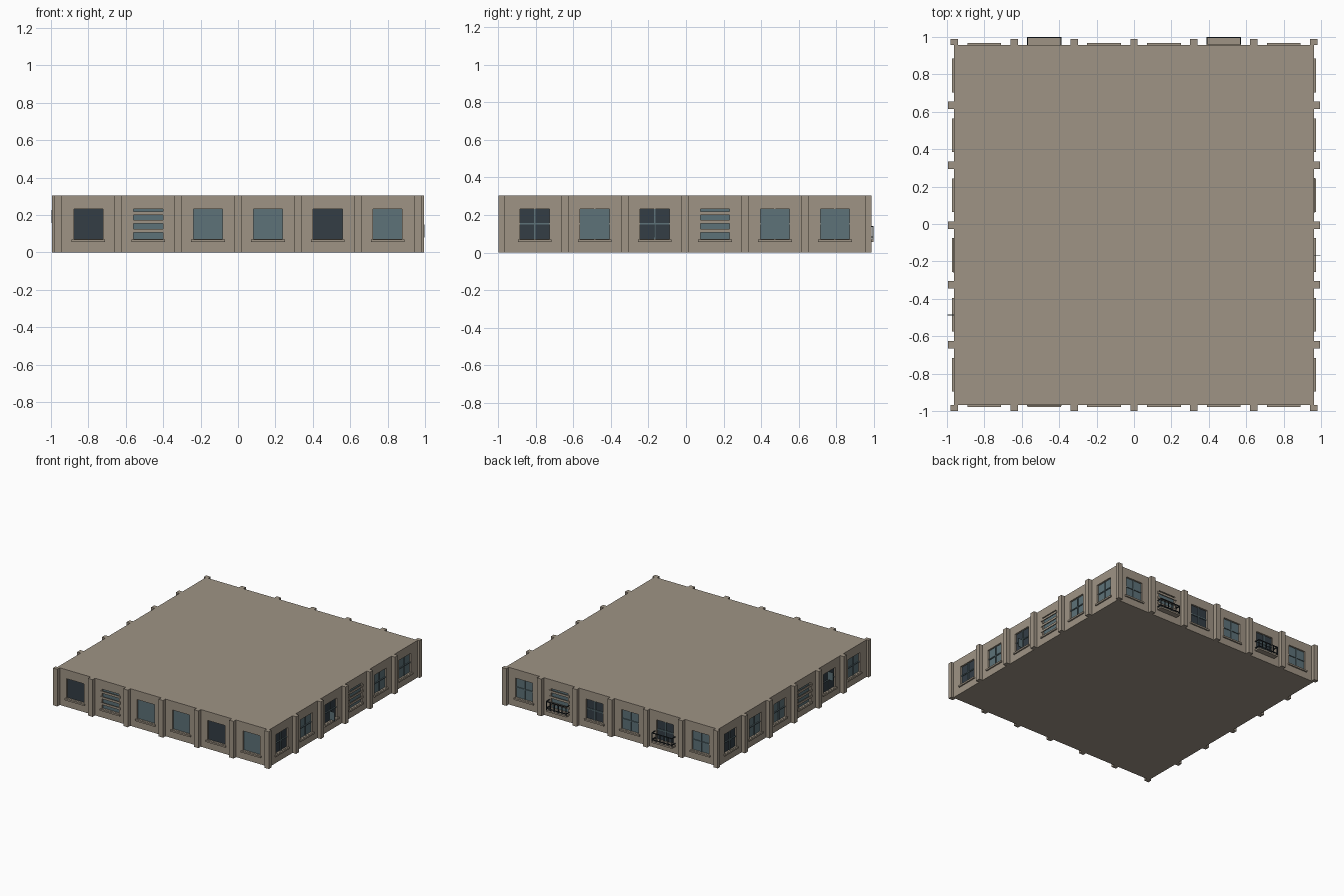
import bpy, bmesh
from mathutils import Matrix, Vector

old = bpy.data.objects.get("Cube")
if old:
    bpy.data.objects.remove(old)


def material(name, rgb):
    m = bpy.data.materials.new(name)
    m.use_nodes = True
    m.diffuse_color = (*rgb, 1)
    m.node_tree.nodes["Principled BSDF"].inputs["Base Color"].default_value = (*rgb, 1)
    return m


STONE = material("warm grey stone", (0.345, 0.295, 0.232))
PALE = material("blue grey glass", (0.11, 0.168, 0.188))
DARK = material("dark glass", (0.033, 0.047, 0.06))
METAL = material("black metal", (0.018, 0.025, 0.03))

WALL, OUTER, HEIGHT = 0.962, 0.994, 0.305
BAY, HALF_WIN = 0.32, 0.078
WIN_LOW, WIN_HIGH, RECESS = 0.072, 0.232, 0.014
SHIFT = Matrix.Translation((0, -0.006, 0))
BAYS = [(i - 2.5) * BAY for i in range(6)]
POSTS = [(i - 3) * BAY for i in range(7)]
# Glazing per side, left to right seen from outside: dark, light, slatted
SIDES = ["DSLLDL", "DLDSLL", "LSDLDL", "DLLSDL"]


def side_matrix(k):
    return SHIFT @ Matrix.Rotation(k * 1.5707963, 4, "Z")


def finish(name, bm, mats):
    mesh = bpy.data.meshes.new(name)
    bm.to_mesh(mesh)
    bm.free()
    for m in mats:
        mesh.materials.append(m)
    ob = bpy.data.objects.new(name, mesh)
    bpy.context.collection.objects.link(ob)
    return ob


class Parts:
    """Collects boxes placed along the walls: u along, d outward, z up."""

    def __init__(self, name, mat):
        self.name, self.mat, self.bm = name, mat, bmesh.new()

    def box(self, k, u, d, z):
        size = (u[1] - u[0], d[1] - d[0], z[1] - z[0], 1)
        mid = (sum(u) / 2, -sum(d) / 2, sum(z) / 2)
        mat = side_matrix(k) @ Matrix.Translation(mid) @ Matrix.Diagonal(size)
        bmesh.ops.create_cube(self.bm, size=1, matrix=mat)

    def done(self):
        finish(self.name, self.bm, [self.mat])


# Storey block with recessed windows
bm = bmesh.new()
us = [-WALL] + [b + s * HALF_WIN for b in BAYS for s in (-1, 1)] + [WALL]
zs = [0, WIN_LOW, WIN_HIGH, HEIGHT]
panes = []
for k, kinds in enumerate(SIDES):
    mat = side_matrix(k)
    grid = [[bm.verts.new(mat @ Vector((u, -WALL, z))) for z in zs] for u in us]
    for i in range(len(us) - 1):
        for j in range(3):
            f = bm.faces.new((grid[i][j], grid[i + 1][j], grid[i + 1][j + 1], grid[i][j + 1]))
            if j == 1 and i % 2:
                panes.append((f, 2 if kinds[i // 2] == "D" else 1))
bmesh.ops.remove_doubles(bm, verts=bm.verts, dist=0.0005)
bmesh.ops.holes_fill(bm, edges=[e for e in bm.edges if e.is_boundary], sides=0)
bm.normal_update()
bmesh.ops.inset_individual(bm, faces=[f for f, _ in panes], thickness=0, depth=-RECESS)
for f, index in panes:
    f.material_index = index
bmesh.ops.recalc_face_normals(bm, faces=bm.faces)
finish("storey_block", bm, [STONE, PALE, DARK])

pilasters = Parts("pilasters", STONE)
sills = Parts("window_sills", STONE)
slats = Parts("window_slats", STONE)
bars = Parts("glazing_bars", PALE)
casements = Parts("open_casements", PALE)
slabs = Parts("balcony_slabs", STONE)
railings = Parts("balcony_railings", METAL)

GLASS = WALL - RECESS
EDGE = 1.006
for k, kinds in enumerate(SIDES):
    # Pilasters, with the corner ones only on front and back
    for i, p in enumerate(POSTS):
        if k % 2 == 0 or 0 < i < 6:
            pilasters.box(k, (p - 0.02, p + 0.02), (WALL, OUTER), (0, HEIGHT))
    for i, b in enumerate(BAYS):
        balcony = k == 2 and i in (1, 4)
        if not balcony:
            sills.box(k, (b - 0.09, b + 0.09), (WALL, WALL + 0.011), (0.057, 0.07))
        # Horizontal slats across the opening
        if kinds[i] == "S":
            for z in (0.116, 0.164, 0.21):
                slats.box(k, (b - 0.092, b + 0.092), (WALL, WALL + 0.006), (z - 0.009, z + 0.009))
        # Cross bars in every window except the plain front ones
        elif k:
            bars.box(k, (b - 0.004, b + 0.004), (GLASS, GLASS + 0.007), (WIN_LOW, WIN_HIGH))
            bars.box(k, (b - HALF_WIN, b + HALF_WIN), (GLASS, GLASS + 0.007), (0.15, 0.158))
        # Balcony slab and railing
        if balcony:
            u0, u1 = b - 0.093, b + 0.093
            slabs.box(k, (u0, u1), (WALL, EDGE), (0.057, 0.07))
            for z in (0.08, 0.135):
                railings.box(k, (u0, u1), (EDGE - 0.006, EDGE), (z, z + 0.006))
                for u in (u0, u1 - 0.006):
                    railings.box(k, (u, u + 0.006), (WALL, EDGE - 0.006), (z, z + 0.006))
            for n in range(6):
                u = u0 + n * (u1 - u0 - 0.006) / 5
                railings.box(k, (u, u + 0.006), (EDGE - 0.006, EDGE), (0.07, 0.135))

# Two small panes standing open
casements.box(1, (-0.163, -0.159), (GLASS, 0.996), (0.08, 0.15))
casements.box(3, (0.478, 0.482), (GLASS, 0.996), (0.158, 0.226))

for part in (pilasters, sills, slats, bars, casements, slabs, railings):
    part.done()
